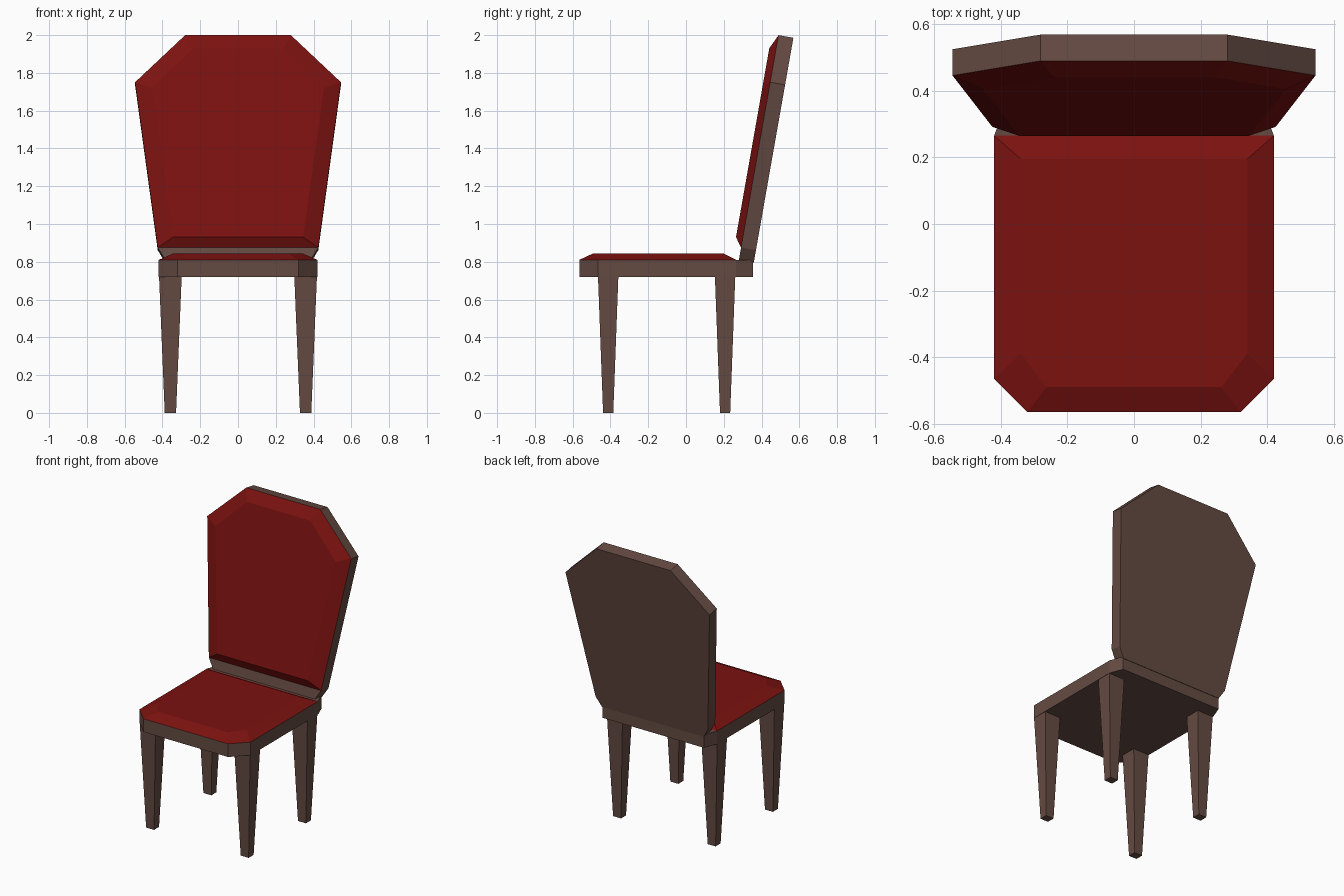
import bpy, bmesh
from math import radians
from mathutils import Matrix

if "Cube" in bpy.data.objects:
    bpy.data.objects.remove(bpy.data.objects["Cube"])


def material(name, color):
    m = bpy.data.materials.new(name)
    m.diffuse_color = color
    m.use_nodes = True
    m.node_tree.nodes["Principled BSDF"].inputs["Base Color"].default_value = m.diffuse_color
    return m


wood = material("dark_wood", (0.13, 0.07, 0.055, 1))
fabric = material("red_fabric", (0.2, 0.006, 0.005, 1))


def mirrored(half):
    """Close a right-hand half outline by mirroring it across x = 0."""
    return half + [(-x, y) for x, y in reversed(half)]


def loft(name, low, z0, high, z1, mat, matrix=Matrix()):
    """Solid between two outlines that lie at local heights z0 and z1."""
    bm = bmesh.new()
    a = [bm.verts.new((x, y, z0)) for x, y in low]
    b = [bm.verts.new((x, y, z1)) for x, y in high]
    bm.faces.new(a[::-1])
    bm.faces.new(b)
    n = len(a)
    for i in range(n):
        j = (i + 1) % n
        bm.faces.new((a[i], a[j], b[j], b[i]))
    bmesh.ops.transform(bm, matrix=matrix, verts=bm.verts)
    bmesh.ops.recalc_face_normals(bm, faces=bm.faces)
    mesh = bpy.data.meshes.new(name)
    bm.to_mesh(mesh)
    bm.free()
    mesh.materials.append(mat)
    obj = bpy.data.objects.new(name, mesh)
    bpy.context.collection.objects.link(obj)
    return obj


# Seat frame with cut corners, and its bevelled cushion
seat_front = [(0.32, -0.565), (0.42, -0.465), (0.42, 0.265)]
frame = mirrored(seat_front + [(0.385, 0.355)])
loft("seat_frame", frame, 0.72, frame, 0.81, wood)
loft("seat_cushion", mirrored(seat_front), 0.81,
     mirrored([(0.263, -0.49), (0.34, -0.388), (0.34, 0.195)]), 0.845, fabric)

# Backrest: outline drawn flat, stood up and leaned back 10 degrees
lean = Matrix.Translation((0, 0.28, 0.81)) @ Matrix.Rotation(radians(80), 4, 'X')
back_upper = [(0.425, 0.066), (0.545, 0.955), (0.28, 1.208)]
back = mirrored([(0.385, 0.0)] + back_upper)
loft("backrest_frame", back, -0.08, back, 0.0, wood, lean)
loft("backrest_cushion", mirrored(back_upper), 0.0,
     mirrored([(0.345, 0.116), (0.455, 0.918), (0.24, 1.131)]), 0.036, fabric, lean)


# Tapered square legs
def rect(x0, x1, y0, y1):
    return [(x0, y0), (x1, y0), (x1, y1), (x0, y1)]


for side, s in (("right", 1), ("left", -1)):
    for end, y in (("front", -0.412), ("back", 0.207)):
        loft(f"{end}_{side}_leg",
             rect(0.328 * s, 0.388 * s, y - 0.027, y + 0.027), 0,
             rect(0.298 * s, 0.418 * s, y - 0.054, y + 0.054), 0.725, wood)
